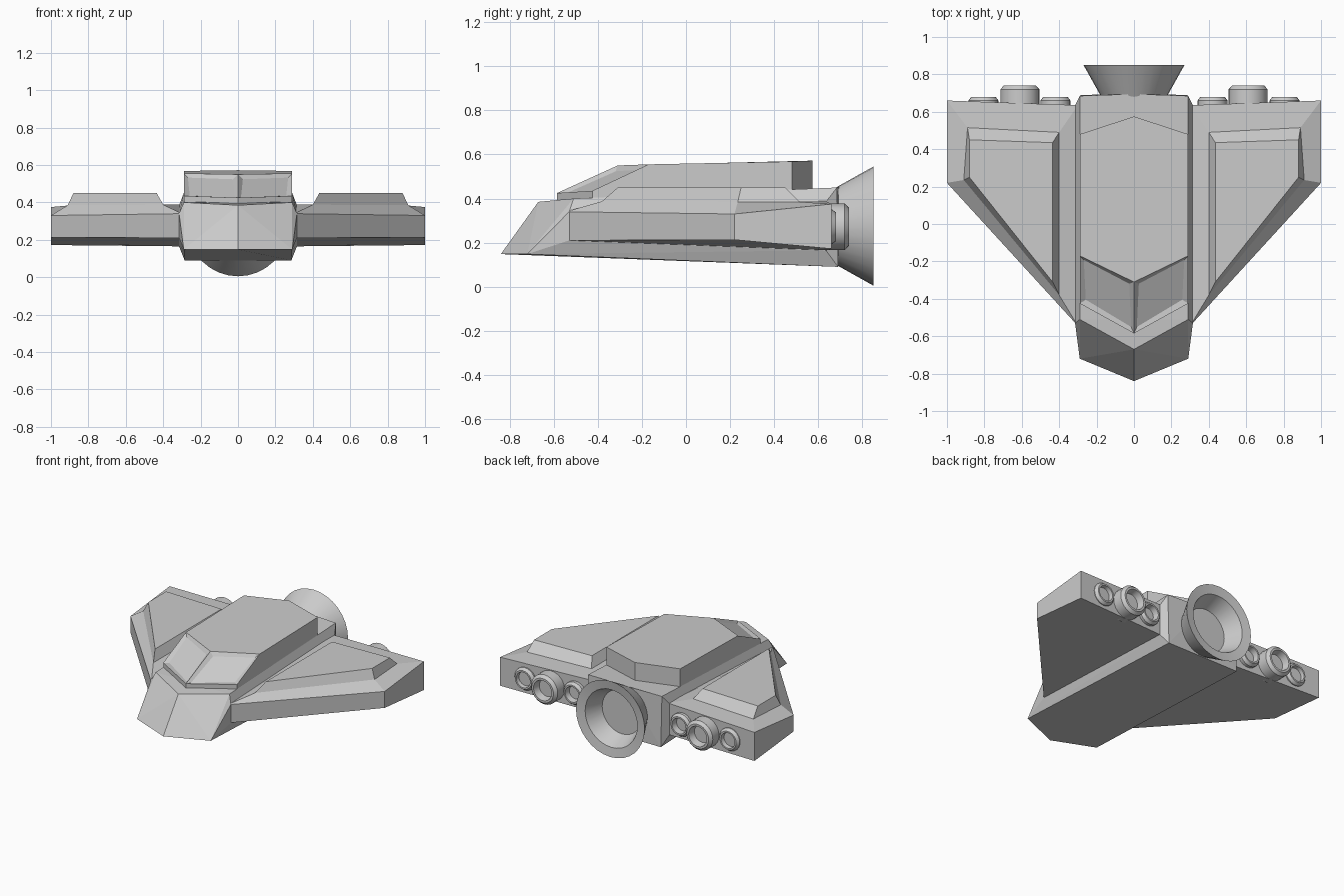
import bpy, bmesh, math

if "Cube" in bpy.data.objects:
    bpy.data.objects.remove(bpy.data.objects["Cube"])


def finish(name, bm, mirror=True, smooth=False):
    """Turn a bmesh into a named object, optionally mirrored across x = 0."""
    bmesh.ops.recalc_face_normals(bm, faces=bm.faces)
    me = bpy.data.meshes.new(name)
    bm.to_mesh(me)
    bm.free()
    ob = bpy.data.objects.new(name, me)
    bpy.context.collection.objects.link(ob)
    if smooth:
        me.polygons.foreach_set("use_smooth", [True] * len(me.polygons))
        me.set_sharp_from_angle(angle=math.radians(28))
    if mirror:
        mod = ob.modifiers.new("Mirror", "MIRROR")
        mod.use_axis[0] = True
    return ob


def loft(bm, loops, cap_start=True, cap_end=True):
    """Skin a list of equal-length closed loops."""
    rings = [[bm.verts.new(p) for p in loop] for loop in loops]
    n = len(rings[0])
    faces = []
    for a, b in zip(rings, rings[1:]):
        for i in range(n):
            j = (i + 1) % n
            faces.append(bm.faces.new((a[i], a[j], b[j], b[i])))
    if cap_start:
        bm.faces.new(rings[0][::-1])
    if cap_end:
        bm.faces.new(rings[-1])
    return faces


def lathe(name, x, z, profile, sides, mirror):
    """Spin a (radius, y) profile around a lengthwise axis at x, z."""
    bm = bmesh.new()
    turns = [2 * math.pi * i / sides for i in range(sides)]
    loft(bm, [[(x + r * math.cos(t), y, z + r * math.sin(t)) for t in turns]
              for r, y in profile])
    return finish(name, bm, mirror, smooth=True)


# Central hull: wedge nose, slightly bulged sides
half_hull = [
    (0, -.84, .148), (.29, -.72, .148), (.285, .69, .09),
    (.315, -.53, .21), (.315, .635, .165), (.315, -.53, .34), (.315, .635, .385),
    (0, -.67, .385), (.29, -.51, .40), (.29, .685, .45), (0, .695, .455),
]
bm = bmesh.new()
for x, y, z in half_hull:
    bm.verts.new((x, y, z))
    if x:
        bm.verts.new((-x, y, z))
bmesh.ops.convex_hull(bm, input=bm.verts)
bmesh.ops.dissolve_limit(bm, angle_limit=math.radians(2), verts=bm.verts, edges=bm.edges)
finish("hull", bm, mirror=False)

# Canopy block with recessed windshield panes
bm = bmesh.new()
base = [(0, -.585, .37), (.29, -.425, .38), (.29, .48, .40), (0, .575, .40)]
lip = [(0, -.585, .425), (.29, -.425, .435), (.29, .48, .45), (0, .575, .45)]
roof = [(0, -.31, .55), (.29, -.17, .555), (.29, .48, .568), (0, .575, .572)]
faces = loft(bm, [base, lip, roof])
pane = faces[4]
bmesh.ops.delete(bm, geom=[faces[3], faces[7]], context='FACES_ONLY')
bmesh.ops.recalc_face_normals(bm, faces=bm.faces)
bmesh.ops.inset_individual(bm, faces=[pane], thickness=.035, depth=-.015)
finish("canopy", bm)

# Wings with raised, chamfered top panels
bm = bmesh.new()
loft(bm, [
    [(.30, -.545, .21), (1, .22, .213), (1, .66, .172), (.30, .635, .165)],
    [(.30, -.545, .34), (1, .22, .33), (1, .66, .375), (.30, .635, .388)],
    [(.40, -.38, .388), (.91, .235, .385), (.89, .515, .385), (.40, .49, .388)],
    [(.435, -.31, .45), (.88, .25, .45), (.88, .45, .45), (.435, .435, .45)],
])
finish("wing", bm)

# Main engine bell, hollow
lathe("main_nozzle", 0, .275,
      [(.175, .68), (.27, .85), (.205, .84), (.155, .72)], 32, False)

# Small wing thrusters, hollow, one large between two small on each side
for label, x, r, y in (("inner", .42, .08, .68), ("middle", .61, .105, .74),
                       ("outer", .805, .08, .68)):
    lathe(label + "_thruster", x, .272,
          [(r, .60), (r, y - .02), (r * .82, y), (r * .68, y), (r * .58, y - .05)],
          24, True)
